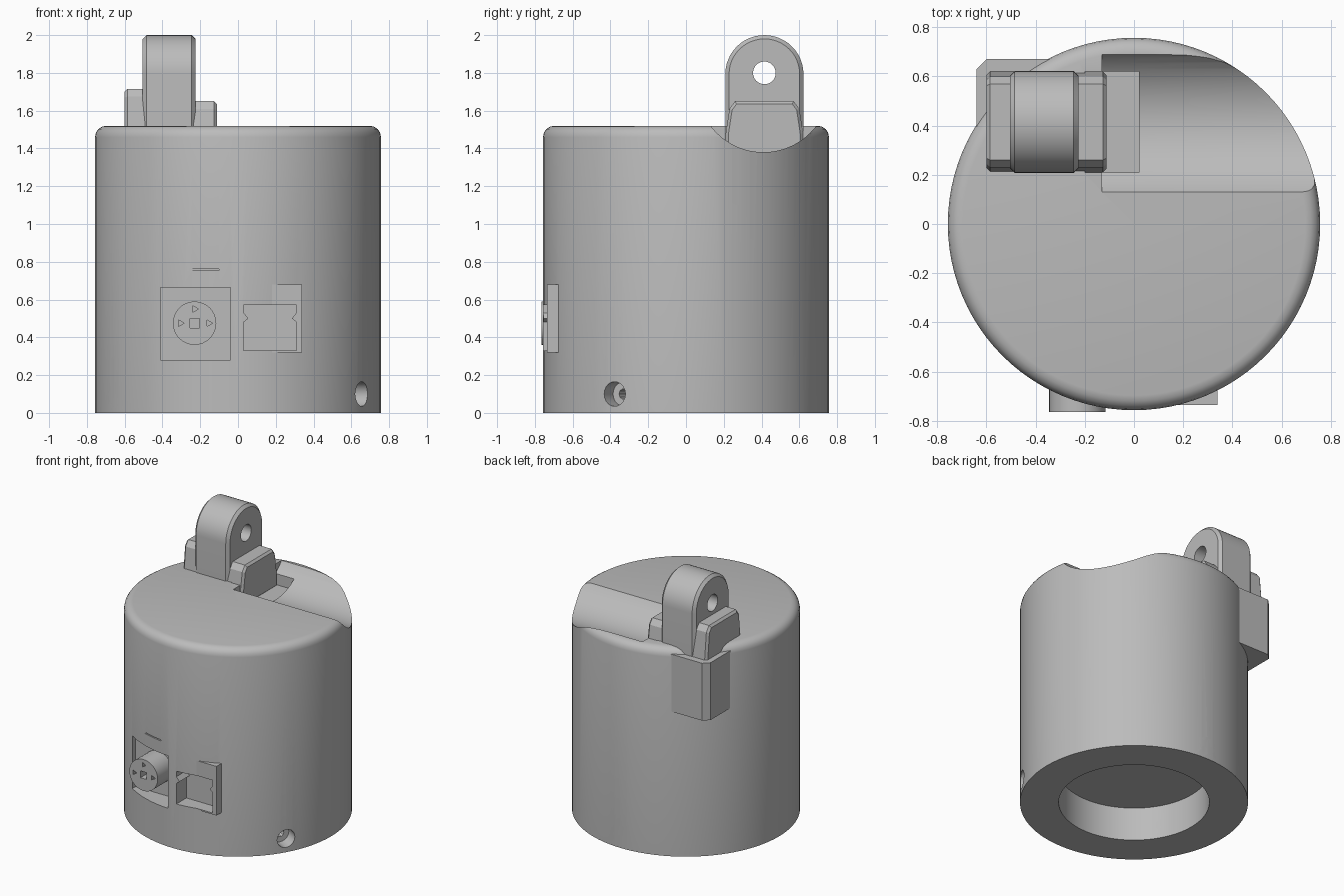
import bpy, bmesh
from math import sin, cos, pi, radians
from mathutils import Vector, Matrix

if "Cube" in bpy.data.objects:
    bpy.data.objects.remove(bpy.data.objects["Cube"])

grey = bpy.data.materials.new("plain grey")
grey.use_nodes = True
grey.diffuse_color = (0.5, 0.5, 0.5, 1)
grey.node_tree.nodes["Principled BSDF"].inputs["Base Color"].default_value = (0.5, 0.5, 0.5, 1)


def finish(name, bm):
    bmesh.ops.recalc_face_normals(bm, faces=bm.faces)
    mesh = bpy.data.meshes.new(name)
    bm.to_mesh(mesh)
    bm.free()
    mesh.materials.append(grey)
    ob = bpy.data.objects.new(name, mesh)
    bpy.context.collection.objects.link(ob)
    return ob


def prism(name, outline, axis, lo, hi, turn=0, bevel=0):
    """Extrude a 2D outline along an axis, then turn it about z."""
    place = {"x": lambda a, b, t: (t, a, b),
             "y": lambda a, b, t: (a, t, b),
             "z": lambda a, b, t: (a, b, t)}[axis]
    bm = bmesh.new()
    face = bm.faces.new([bm.verts.new(place(a, b, lo)) for a, b in outline])
    out = bmesh.ops.extrude_face_region(bm, geom=[face])
    verts = [v for v in out["geom"] if isinstance(v, bmesh.types.BMVert)]
    bmesh.ops.translate(bm, verts=verts, vec=Vector(place(0, 0, hi - lo)))
    if bevel:
        rims = [e for e in bm.edges if abs((e.verts[0].co - e.verts[1].co)["xyz".index(axis)]) < 1e-5]
        bmesh.ops.bevel(bm, geom=rims, offset=bevel, segments=1, affect="EDGES")
    bm.transform(Matrix.Rotation(turn, 4, "Z"))
    return finish(name, bm)


def rect(a0, a1, b0, b1):
    return [(a0, b0), (a1, b0), (a1, b1), (a0, b1)]


def circle(a, b, r, n=32):
    return [(a + r * cos(2 * pi * i / n), b + r * sin(2 * pi * i / n)) for i in range(n)]


def cut(ob, cutters):
    for c in cutters:
        c.hide_render = True
        mod = ob.modifiers.new("cut", "BOOLEAN")
        mod.operation, mod.object, mod.solver = "DIFFERENCE", c, "EXACT"
    bpy.context.view_layer.update()
    graph = bpy.context.evaluated_depsgraph_get()
    mesh = bpy.data.meshes.new_from_object(ob.evaluated_get(graph))
    ob.modifiers.clear()
    ob.data = mesh


# Housing: turned drum with rounded top rim and a round recess underneath
R, TOP = 0.757, 1.52
rim = [(R - 0.06 + 0.06 * cos(a), TOP - 0.06 + 0.06 * sin(a)) for a in (0, pi / 8, pi / 4, 3 * pi / 8, pi / 2)]
profile = [(0, 0.245), (0.5, 0.245), (0.5, 0), (R, 0)] + rim + [(0, TOP)]
bm = bmesh.new()
pts = [bm.verts.new((r, 0, z)) for r, z in profile]
edges = [bm.edges.new(p) for p in zip(pts, pts[1:])]
bmesh.ops.spin(bm, geom=pts + edges, cent=(0, 0, 0), axis=(0, 0, 1), angle=2 * pi, steps=96)
bmesh.ops.remove_doubles(bm, verts=bm.verts, dist=1e-4)
housing = finish("housing", bm)

# Cutters: top trough, hinge pocket, jack recess, socket opening, slit
opening = [(0.03, 0.33), (0.31, 0.33), (0.31, 0.48), (0.285, 0.50), (0.31, 0.53),
           (0.31, 0.57), (0.03, 0.57), (0.03, 0.53), (0.055, 0.50), (0.03, 0.48)]
socket_cutter = prism("socket_cutter", opening, "y", -1, -0.64)
cutters = [
    prism("trough_cutter", circle(0.41, 1.73, 0.35, 64), "x", -0.13, 1),
    prism("pocket_cutter", rect(-0.2, 0.02, 0.21, 0.62), "z", 1.37, 1.6),
    prism("jack_recess_cutter", rect(-0.41, -0.04, 0.28, 0.665), "y", -1, -0.6),
    prism("socket_recess_cutter", opening, "y", -1, -0.63),
    prism("slit_cutter", rect(-0.36, -0.1, 0.755, 0.763), "y", -1, -0.71),
]
# Three radial screw holes, each with a wide mouth and a narrow bore
for deg in (-30, 90, 210):
    cutters.append(prism("screw_mouth_cutter", circle(0, 0.1, 0.065, 20), "x", 0.66, 0.9, radians(deg)))
    cutters.append(prism("screw_bore_cutter", circle(0, 0.1, 0.028, 10), "x", 0.4, 0.7, radians(deg)))
cut(housing, cutters)

# Socket frame on the front
socket_frame = prism("socket_frame", rect(0, 0.34, 0.32, 0.68), "y", -0.735, -0.6)
cut(socket_frame, [socket_cutter])

# Round jack with centre contact and pin slots
jack = prism("jack", circle(-0.23, 0.475, 0.115), "y", -0.765, -0.58)
pins = [prism("jack_pin_cutter", rect(-0.255, -0.205, 0.45, 0.5), "y", -0.9, -0.68)]
for a in (0, pi / 2, pi):
    pins.append(prism("jack_pin_cutter", circle(-0.23 + 0.075 * cos(a), 0.475 + 0.075 * sin(a), 0.02, 3),
                      "y", -0.9, -0.7))
cut(jack, pins)

# Corner block behind the hinge
corner_block = prism("corner_block", [(-0.34, 0.35), (-0.34, 0.67), (-0.6, 0.67), (-0.64, 0.63), (-0.64, 0.35)],
                     "z", 1.06, 1.48)

# Hinge lug with arched head and pin hole
arch = [(0.415 + 0.207 * cos(pi * i / 24), 1.793 + 0.207 * sin(pi * i / 24)) for i in range(25)]
hinge_lug = prism("hinge_lug", arch + [(0.208, 1.36), (0.622, 1.36)], "x", -0.505, -0.225, bevel=0.02)
lug_cutter = prism("lug_hole_cutter", circle(0.415, 1.8, 0.06), "x", -0.7, 0)
cut(hinge_lug, [lug_cutter])


# Shoulders on either side of the lug
def shoulder(name, x0, x1, top):
    outline = [(0.21, 1.36), (0.62, 1.36), (0.62, 1.48), (0.6, top - 0.04), (0.57, top),
               (0.26, top), (0.23, top - 0.04), (0.21, 1.48)]
    return prism(name, outline, "x", x0, x1, bevel=0.015)


outer_shoulder = shoulder("outer_shoulder", -0.6, -0.45, 1.715)
inner_shoulder = shoulder("inner_shoulder", -0.3, -0.112, 1.65)

# Remove the cutters and shade the curved parts
for ob in [o for o in bpy.data.objects if "_cutter" in o.name]:
    bpy.data.objects.remove(ob)
bpy.ops.object.select_all(action="DESELECT")
for ob in (housing, jack, hinge_lug):
    ob.select_set(True)
    bpy.context.view_layer.objects.active = ob
bpy.ops.object.shade_smooth_by_angle(angle=radians(25))
